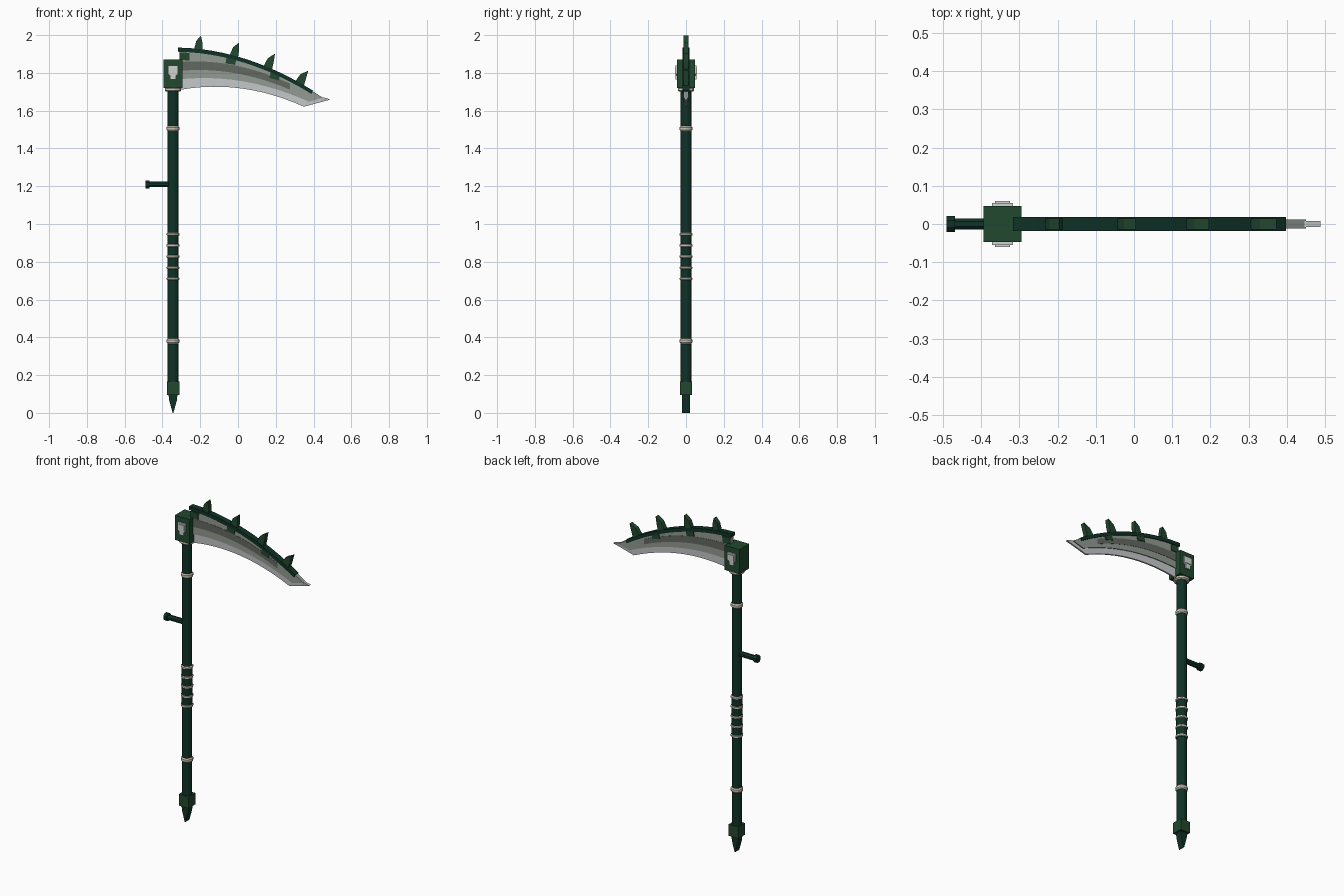
import bpy, bmesh, math
from mathutils import Matrix

if "Cube" in bpy.data.objects:
    bpy.data.objects.remove(bpy.data.objects["Cube"])

def mat(name, r, g, b):
    m = bpy.data.materials.new(name)
    lin = [((c / 255 + 0.055) / 1.055) ** 2.4 if c > 10 else c / 255 / 12.92 for c in (r, g, b)]
    m.diffuse_color = (*lin, 1)
    m.use_nodes = True
    m.node_tree.nodes["Principled BSDF"].inputs["Base Color"].default_value = m.diffuse_color
    return m

DARK = mat("dark green", 15, 50, 38)
GREEN = mat("green", 34, 72, 46)
STEEL = mat("steel grey", 146, 154, 146)
FULLER = mat("dark steel", 100, 104, 97)
EDGE = mat("bright edge", 200, 204, 206)
BONE = mat("bone", 204, 198, 182)
SILVER = mat("silver", 208, 212, 212)

def finish(name, bm, m):
    bmesh.ops.recalc_face_normals(bm, faces=bm.faces)
    me = bpy.data.meshes.new(name)
    bm.to_mesh(me)
    bm.free()
    me.materials.append(m)
    ob = bpy.data.objects.new(name, me)
    bpy.context.collection.objects.link(ob)
    return ob

def box(name, c, s, m, tilt=0):
    bm = bmesh.new()
    bmesh.ops.create_cube(bm, size=1, matrix=Matrix.Translation(c) @ Matrix.Rotation(tilt, 4, 'Y') @ Matrix.Diagonal((*s, 1)))
    return finish(name, bm, m)

def lathe(name, prof, m, sides=12, matrix=Matrix()):
    """Closed solid turned around local z from (radius, height) pairs."""
    bm = bmesh.new()
    rings = [[bm.verts.new((r * math.cos(math.tau * (i + .5) / sides), r * math.sin(math.tau * (i + .5) / sides), z))
              for i in range(sides)] for r, z in prof]
    for a, b in zip(rings, rings[1:]):
        for i in range(sides):
            j = (i + 1) % sides
            bm.faces.new((a[i], a[j], b[j], b[i]))
    bm.faces.new(rings[0][::-1])
    bm.faces.new(rings[-1])
    bm.transform(matrix)
    return finish(name, bm, m)

def strip(name, top, bot, ht, hb, m):
    """Solid band between two (x, z) rows, with half thickness at top and bottom."""
    bm = bmesh.new()
    cols = [[bm.verts.new(v) for v in ((t[0], -ht, t[1]), (t[0], ht, t[1]), (b[0], hb, b[1]), (b[0], -hb, b[1]))]
            for t, b in zip(top, bot)]
    for p, q in zip(cols, cols[1:]):
        for i in range(4):
            j = (i + 1) % 4
            bm.faces.new((p[i], p[j], q[j], q[i]))
    bm.faces.new(cols[0][::-1])
    bm.faces.new(cols[-1])
    return finish(name, bm, m)

def slab(name, pts, h, m, y=0):
    """Extruded (x, z) outline."""
    bm = bmesh.new()
    f = bm.faces.new([bm.verts.new((x, y - h, z)) for x, z in pts])
    r = bmesh.ops.extrude_face_region(bm, geom=[f])
    bmesh.ops.translate(bm, verts=[v for v in r['geom'] if isinstance(v, bmesh.types.BMVert)], vec=(0, 2 * h, 0))
    return finish(name, bm, m)

def quad(x0, z0, x1, z1, x2, z2):
    s = (z1 - z0) / (x1 - x0)
    k = ((z2 - z1) / (x2 - x1) - s) / (x2 - x0)
    return lambda x: z0 + s * (x - x0) + k * (x - x0) * (x - x1)

def row(f, a, b, off=0, n=12):
    return [(x, f(x) + off) for x in (a + (b - a) * i / n for i in range(n + 1))]

SX = -0.344
AT = Matrix.Translation((SX, 0, 0))

# Shaft, grip and rings
lathe("shaft", [(0.029, 0.12), (0.029, 1.74)], DARK, matrix=AT)
lathe("grip", [(0.031, 0.70), (0.031, 0.95)], DARK, matrix=AT)

def ring(name, z, r, h):
    lathe(name, [(r - 0.006, z - h / 2), (r, z - h / 4), (r, z + h / 4), (r - 0.006, z + h / 2)], BONE, matrix=AT)

for z in (0.38, 1.505):
    ring("shaft_ring", z, 0.035, 0.028)
for i in range(5):
    ring("grip_ring", 0.71 + i * 0.0588, 0.035, 0.017)
ring("head_collar", 1.713, 0.045, 0.022)

# Side handle
side = Matrix.Translation((SX, 0, 1.21)) @ Matrix.Rotation(-math.pi / 2, 4, 'Y')
lathe("side_handle", [(0.016, 0), (0.016, 0.13)], DARK, 8, side)
lathe("side_handle_cap", [(0.023, 0.124), (0.023, 0.146)], DARK, 8, side)

# Foot block and spike
box("foot_block", (SX, 0, 0.131), (0.066, 0.066, 0.07), GREEN)
slab("foot_spike", [(SX - 0.024, 0.1), (SX - 0.02, 0.065), (SX - 0.002, 0), (SX + 0.002, 0),
                    (SX + 0.02, 0.065), (SX + 0.024, 0.1)], 0.02, DARK)

# Head block with emblem plates on both sides
box("head_block", (SX, 0, 1.795), (0.1, 0.094, 0.15), GREEN)
emblem = [(-0.027, 1.838), (0.027, 1.838), (0.027, 1.793), (0.016, 1.786), (0.016, 1.764),
          (-0.016, 1.764), (-0.016, 1.786), (-0.027, 1.793)]
for s in (-1, 1):
    slab("emblem_plate", [(SX + x, z) for x, z in emblem], 0.0045, SILVER, s * 0.051)
    box("emblem_brow", (SX, s * 0.0565, 1.812), (0.04, 0.006, 0.034), SILVER)

# Blade
spine = quad(-0.317, 1.934, 0.01, 1.883, 0.397, 1.706)
bevel = quad(-0.291, 1.768, 0.01, 1.758, 0.375, 1.648)
cut = quad(-0.291, 1.713, 0.03, 1.716, 0.349, 1.621)
strip("blade_body", row(spine, -0.31, 0.45, -0.004), row(bevel, -0.31, 0.375), 0.012, 0.012, STEEL)
strip("blade_edge", row(bevel, -0.31, 0.375, 0.02) + [(0.45, 1.671), (0.487, 1.66)],
      row(cut, -0.31, 0.349) + [(0.43, 1.643), (0.484, 1.657)], 0.008, 0.005, EDGE)
f_top = quad(-0.291, 1.86, 0.01, 1.834, 0.275, 1.743)
f_bot = quad(-0.291, 1.812, 0.01, 1.794, 0.275, 1.711)
strip("blade_fuller", row(f_top, -0.3, 0.275), row(f_bot, -0.3, 0.275), 0.0135, 0.0135, FULLER)
strip("blade_spine", row(spine, -0.317, 0.397), row(spine, -0.317, 0.39, -0.022), 0.018, 0.018, DARK)

# Thorns on the spine
for b, tx, tz in ((-0.235, -0.196, 1.997), (-0.047, 0.005, 1.96), (0.132, 0.196, 1.902), (0.3, 0.372, 1.812)):
    e = b + 0.046
    zb, ze = spine(b), spine(e)
    slab("spine_thorn", [(b, zb - 0.012), (b + 0.45 * (tx - b) - 0.003, zb + 0.6 * (tz - zb)), (tx, tz),
                         (e + 0.35 * (tx - e) + 0.004, ze + 0.4 * (tz - ze)), (e, ze - 0.012)], 0.014, GREEN)

# Brackets clamping the spine to the blade
for x, z in ((-0.283, 1.887), (-0.037, 1.866), (0.196, 1.786)):
    slope = (spine(x + 0.01) - spine(x - 0.01)) / 0.02
    box("spine_bracket", (x, 0, z), (0.052, 0.034, 0.04), GREEN, -math.atan(slope) * 0.7)
